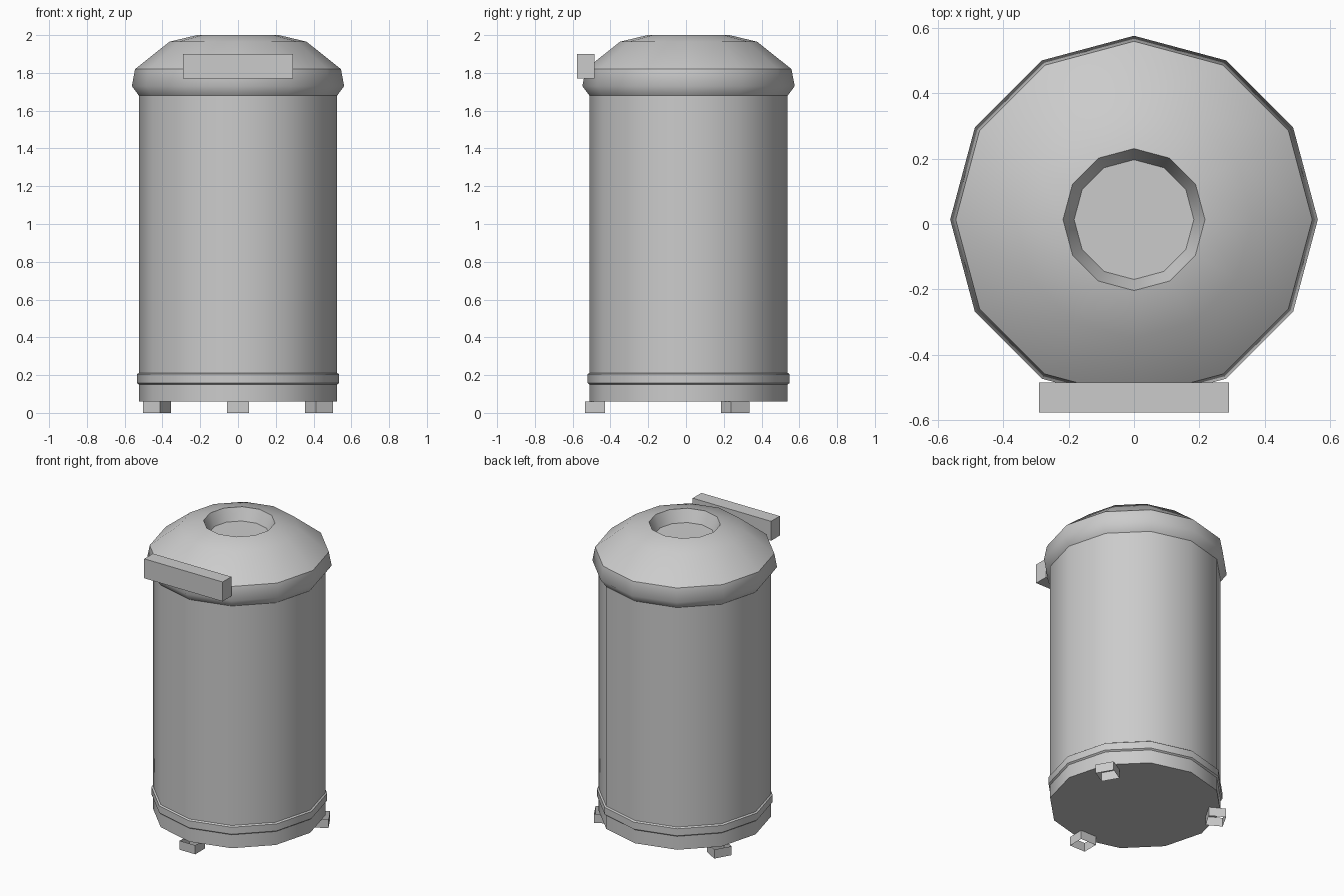
import bpy, bmesh
from math import sin, cos, pi, radians
from mathutils import Matrix, Vector

cube = bpy.data.objects.get("Cube")
if cube:
    bpy.data.objects.remove(cube, do_unlink=True)

SIDES = 12
AXIS_Y = 0.0135   # the drum sits slightly behind the origin


def make_material(name, colour):
    mat = bpy.data.materials.new(name)
    mat.use_nodes = True
    mat.diffuse_color = colour
    mat.node_tree.nodes["Principled BSDF"].inputs["Base Color"].default_value = colour
    return mat


grey = make_material("light grey metal", (0.6, 0.6, 0.6, 1))


def finish(name, bm):
    mesh = bpy.data.meshes.new(name)
    bm.to_mesh(mesh)
    bm.free()
    mesh.materials.append(grey)
    obj = bpy.data.objects.new(name, mesh)
    bpy.context.collection.objects.link(obj)
    return obj


def lathe(name, profile, sharp=(), cap_start=False, cap_end=False):
    """Turn (radius, height) points, listed bottom to top, round the drum axis."""
    bm = bmesh.new()
    rings = []
    for r, z in profile:
        angles = [2 * pi * i / SIDES for i in range(SIDES)]
        rings.append([bm.verts.new((r * cos(a), r * sin(a) + AXIS_Y, z)) for a in angles])
    for low, high in zip(rings, rings[1:]):
        for i in range(SIDES):
            j = (i + 1) % SIDES
            bm.faces.new((low[i], low[j], high[j], high[i])).smooth = True
    if cap_start:
        bm.faces.new(rings[0][::-1])
    if cap_end:
        bm.faces.new(rings[-1])
    # hard creases on the chosen rings
    for k in sharp:
        for i in range(SIDES):
            bm.edges.get((rings[k][i], rings[k][(i + 1) % SIDES])).smooth = False
    return finish(name, bm)


def box(name, size, matrix, open_ends=False):
    bm = bmesh.new()
    bmesh.ops.create_cube(bm, size=1)
    if open_ends:
        ends = [f for f in bm.faces if abs(f.normal.z) > 0.5]
        bmesh.ops.delete(bm, geom=ends, context='FACES_ONLY')
    bmesh.ops.transform(bm, matrix=matrix @ Matrix.Diagonal((*size, 1)), verts=bm.verts)
    return finish(name, bm)


# Drum with a closed bottom
lathe("drum_body", [(0.525, 0.06), (0.525, 1.68)], sharp=(0,), cap_start=True)

# Raised band near the foot of the drum
lathe("base_band", [(0.525, 0.15), (0.535, 0.158), (0.535, 0.205), (0.525, 0.212)],
      sharp=(1, 2))

# Domed lid with a flared rim and a sunken centre
lathe("lid", [(0.525, 1.68), (0.562, 1.73), (0.545, 1.82), (0.363, 1.965),
              (0.217, 2.0), (0.183, 1.92)],
      sharp=(2, 4, 5), cap_end=True)

# Front handle bar
box("front_handle", (0.58, 0.092, 0.13), Matrix.Translation((0, -0.531, 1.835)))

# Three open square feet spaced evenly round the base
for name, degrees in (("front_foot", -90), ("left_foot", 30), ("right_foot", 150)):
    turn = Matrix.Rotation(radians(degrees), 4, 'Z')
    place = Matrix.Translation((0, AXIS_Y, 0)) @ turn @ Matrix.Translation((0.495, 0, 0.03))
    box(name, (0.105, 0.115, 0.06), place, open_ends=True)
